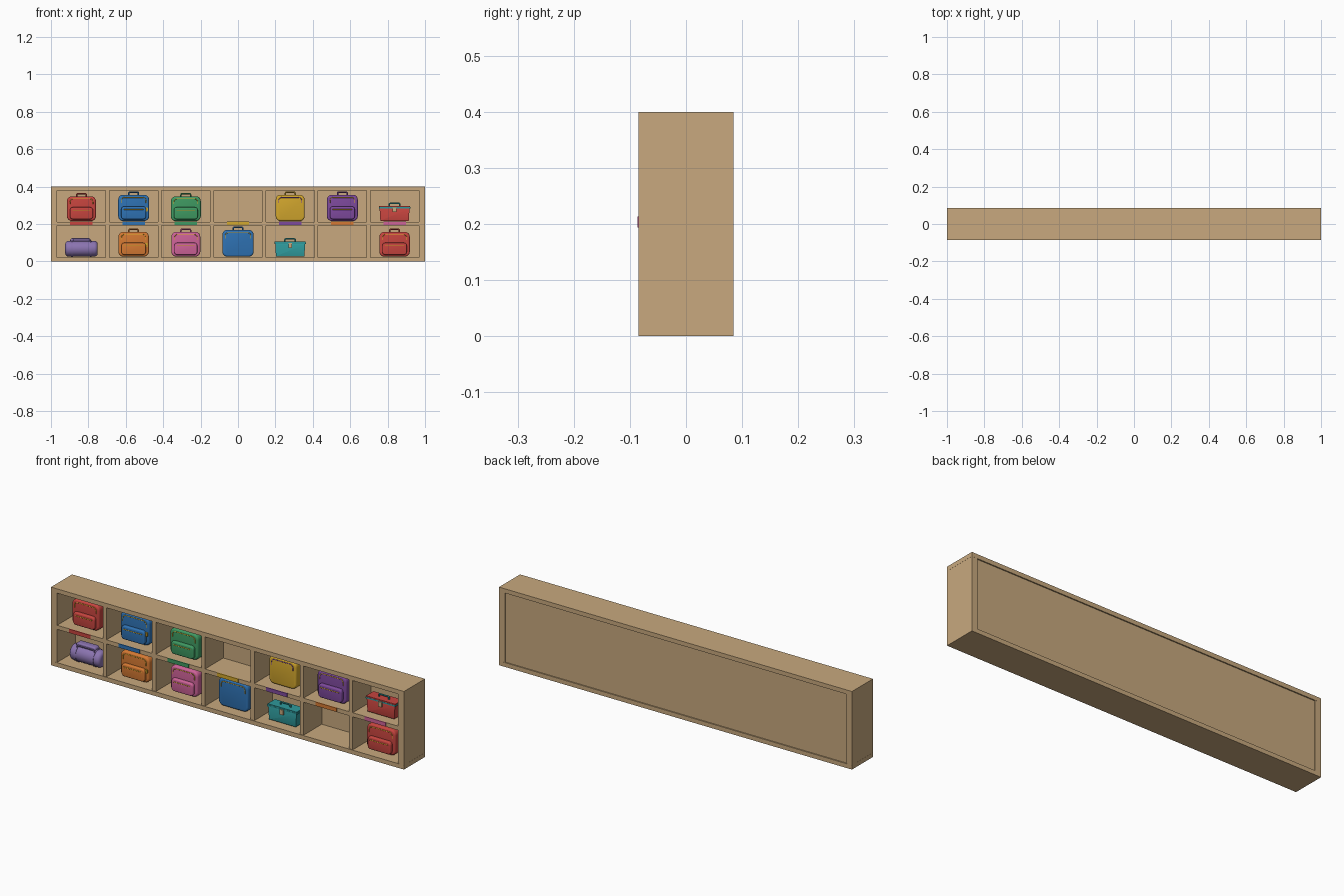
import bpy, bmesh
from math import pi, cos, sin

cube = bpy.data.objects.get("Cube")
if cube:
    bpy.data.objects.remove(cube)

# Flat colours, given as display values and stored as linear
PALETTE = {"wood": "C8A97E", "red": "C8453F", "blue": "2F73B5", "green": "3F9A62",
           "yellow": "D4A82E", "purple": "7F4A9E", "orange": "D67A33",
           "pink": "CF6399", "teal": "2F9A9C", "lavender": "8B74B0"}


def make_material(name, code):
    rgb = [int(code[i:i + 2], 16) / 255 for i in (0, 2, 4)]
    col = [((c + 0.055) / 1.055) ** 2.4 for c in rgb] + [1]
    m = bpy.data.materials.new(name)
    m.use_nodes = True
    m.diffuse_color = col
    bsdf = m.node_tree.nodes["Principled BSDF"]
    bsdf.inputs["Base Color"].default_value = col
    return m


MAT = {n: make_material(n, c) for n, c in PALETTE.items()}
smooth = []


def finish(bm, name, colour, rounded=False):
    me = bpy.data.meshes.new(name)
    bm.to_mesh(me)
    bm.free()
    ob = bpy.data.objects.new(name, me)
    me.materials.append(MAT[colour])
    bpy.context.collection.objects.link(ob)
    if rounded:
        smooth.append(ob)
    return ob


def box(name, colour, lo, hi, corner=0, soft=0, taper=1):
    """Box from lo to hi; corner rounds the front outline, soft its rims."""
    bm = bmesh.new()
    bmesh.ops.create_cube(bm, size=1)
    for v in bm.verts:
        s = taper if v.co.z < 0 else 1
        for i in range(3):
            k = s if i < 2 else 1
            v.co[i] = (lo[i] + hi[i]) / 2 + v.co[i] * k * (hi[i] - lo[i])
    if corner:
        along = [e for e in bm.edges
                 if abs(e.verts[0].co.y - e.verts[1].co.y) > 0.8 * (hi[1] - lo[1])]
        bmesh.ops.bevel(bm, geom=along, offset=corner, segments=5,
                        profile=0.5, affect='EDGES')
    if soft:
        rims = [e for e in bm.edges
                if abs(e.verts[0].co.y - e.verts[1].co.y) < 1e-5]
        bmesh.ops.bevel(bm, geom=rims, offset=soft, segments=3,
                        profile=0.5, affect='EDGES')
    return finish(bm, name, colour, bool(corner or soft))


def barrel(name, colour, x0, x1, y, z, r, soft=0):
    """Round bar lying along x."""
    bm = bmesh.new()
    bmesh.ops.create_cone(bm, cap_ends=True, segments=24, radius1=r, radius2=r,
                          depth=x1 - x0)
    if soft:
        ends = [e for e in bm.edges
                if abs(e.verts[0].co.z - e.verts[1].co.z) < 1e-6]
        bmesh.ops.bevel(bm, geom=ends, offset=soft, segments=4,
                        profile=0.5, affect='EDGES')
    for v in bm.verts:
        a, b, c = v.co
        v.co = ((x0 + x1) / 2 + c, y + a, z + b)
    bmesh.ops.recalc_face_normals(bm, faces=bm.faces)
    return finish(bm, name, colour, True)


def tube(name, colour, points, r):
    cu = bpy.data.curves.new(name, 'CURVE')
    cu.dimensions = '3D'
    cu.bevel_depth = r
    cu.bevel_resolution = 2
    cu.use_fill_caps = True
    sp = cu.splines.new('POLY')
    sp.points.add(len(points) - 1)
    for p, co in zip(sp.points, points):
        p.co = (*co, 1)
    cu.materials.append(MAT[colour])
    ob = bpy.data.objects.new(name, cu)
    bpy.context.collection.objects.link(ob)
    return ob


def arch(x, y, z, half, height, r, n=5):
    """Points of an upside-down U with rounded shoulders."""
    pts = [(x - half, y, z)]
    for side, start in ((-1, pi), (1, pi / 2)):
        for i in range(n + 1):
            a = start - i * pi / 2 / n
            pts.append((x + side * (half - r) + r * cos(a), y,
                        z + height - r + r * sin(a)))
    return pts + [(x + half, y, z)]


# ---- Cubby cabinet ----
D, H, PITCH = 0.085, 0.4, 0.279
FLOORS = {"lower": 0.024, "upper": 0.213}
box("bottom_board", "wood", (-1, -D, 0), (1, D, 0.022))
box("top_board", "wood", (-1, -D, H - 0.022), (1, D, H))
box("back_panel", "wood", (-0.967, 0.066, 0.022), (0.967, 0.079, H - 0.022))
box("middle_shelf", "wood", (-0.967, -D + 0.003, 0.191), (0.967, 0.066, 0.212))
for s, n in ((-1, "right"), (1, "left")):
    xs = sorted((s * 0.967, s * 0.9995))
    box(n + "_side_panel", "wood", (xs[0], -D + 0.0005, 0.022),
        (xs[1], D - 0.0005, H - 0.022))
for i in range(6):
    x = (i - 2.5) * PITCH
    for row, z0, z1 in (("lower", 0.022, 0.191), ("upper", 0.212, H - 0.022)):
        box(f"{row}_divider_{i + 1}", "wood", (x - 0.01, -D + 0.003, z0),
            (x + 0.01, 0.066, z1))

# Coloured label plates on the shelf edge
for i, c in enumerate(("red", "blue", "green", "yellow", "purple", "orange", "pink")):
    x = (i - 3) * PITCH
    box(f"label_plate_{i + 1}", c, (x - 0.06, -D - 0.001, 0.194),
        (x + 0.06, -D + 0.004, 0.213))

FRONT, BACK = -0.04, 0.014
MID = (FRONT + BACK) / 2


# ---- Bags ----
def backpack(x, z, colour, w=0.155, h=0.132, pocket=True, tag=False, trim="yellow"):
    n = colour + "_backpack"
    box(n + "_body", colour, (x - w / 2, FRONT, z), (x + w / 2, BACK, z + h), 0.026, 0.009)
    tube(n + "_handle", colour, arch(x, MID, z + h - 0.004, 0.026, 0.019, 0.009), 0.004)
    tube(n + "_zip", trim, arch(x, FRONT - 0.0005, z + h * 0.68, w / 2 - 0.016,
                                h * 0.22, 0.018), 0.0018)
    if pocket:
        p = w / 2 - 0.016
        box(n + "_pocket", colour, (x - p, FRONT - 0.016, z + 0.009),
            (x + p, FRONT + 0.008, z + h * 0.56), 0.016, 0.006)
        zz = z + h * 0.44
        tube(n + "_pocket_zip", trim, [(x - p + 0.014, FRONT - 0.0165, zz),
                                       (x + p - 0.014, FRONT - 0.0165, zz)], 0.0018)
    if tag:
        tx = x + w / 2 - 0.014
        box(n + "_tag", trim, (tx - 0.006, FRONT - 0.006, z + 0.052),
            (tx + 0.007, FRONT + 0.001, z + 0.072), 0.003)


def lunchbox(x, z, colour, trim):
    n = colour + "_lunchbox"
    box(n + "_body", colour, (x - 0.08, FRONT, z), (x + 0.08, 0.016, z + 0.068),
        0.004, 0.003, taper=0.95)
    box(n + "_rim", trim, (x - 0.084, FRONT - 0.003, z + 0.068),
        (x + 0.084, 0.019, z + 0.075))
    box(n + "_lid", colour, (x - 0.083, FRONT - 0.002, z + 0.075),
        (x + 0.083, 0.018, z + 0.081), 0.002)
    box(n + "_clasp", "wood", (x - 0.01, FRONT - 0.008, z + 0.047),
        (x + 0.01, FRONT, z + 0.073), 0.002)
    tube(n + "_handle", trim, arch(x, MID, z + 0.078, 0.028, 0.016, 0.005), 0.004)


def duffel(x, z, colour):
    n = colour + "_duffel"
    r = 0.042
    barrel(n + "_body", colour, x - 0.087, x + 0.087, MID, z + r, r, 0.018)
    for s in (-1, 1):
        barrel(f"{n}_{'left' if s > 0 else 'right'}_strap", colour,
               x + s * 0.05 - 0.005, x + s * 0.05 + 0.005, MID, z + r, r + 0.002)
    box(n + "_top_pad", colour, (x - 0.06, MID - 0.018, z + 0.075),
        (x + 0.05, MID + 0.018, z + 0.098), 0.01, 0.005)
    tube(n + "_front_handle", colour, arch(x, MID - 0.024, z + 0.072, 0.05, 0.016, 0.01), 0.003)


# ---- Contents, column by column ----
col = lambda i: (i - 3) * PITCH
up, low = FLOORS["upper"] + 0.003, FLOORS["lower"] + 0.002
backpack(col(0), up, "red")
backpack(col(1), up, "blue", 0.165, 0.14, tag=True)
backpack(col(2), up, "green", 0.16)
backpack(col(4), up, "yellow", 0.155, 0.14, pocket=False, trim="purple")
backpack(col(5), up, "purple", 0.165, 0.14)
lunchbox(col(6), up, "red", "teal")
duffel(col(0), low, "lavender")
backpack(col(1), low, "orange", 0.163, tag=True)
backpack(col(2), low, "pink")
backpack(col(3), low, "blue", 0.168, 0.142, pocket=False)
lunchbox(col(4), low, "teal", "teal")
backpack(col(6), low, "red", 0.163)

# Smooth the soft parts
bpy.ops.object.select_all(action='DESELECT')
for ob in smooth:
    ob.select_set(True)
bpy.context.view_layer.objects.active = smooth[0]
bpy.ops.object.shade_smooth_by_angle(angle=pi / 5)
